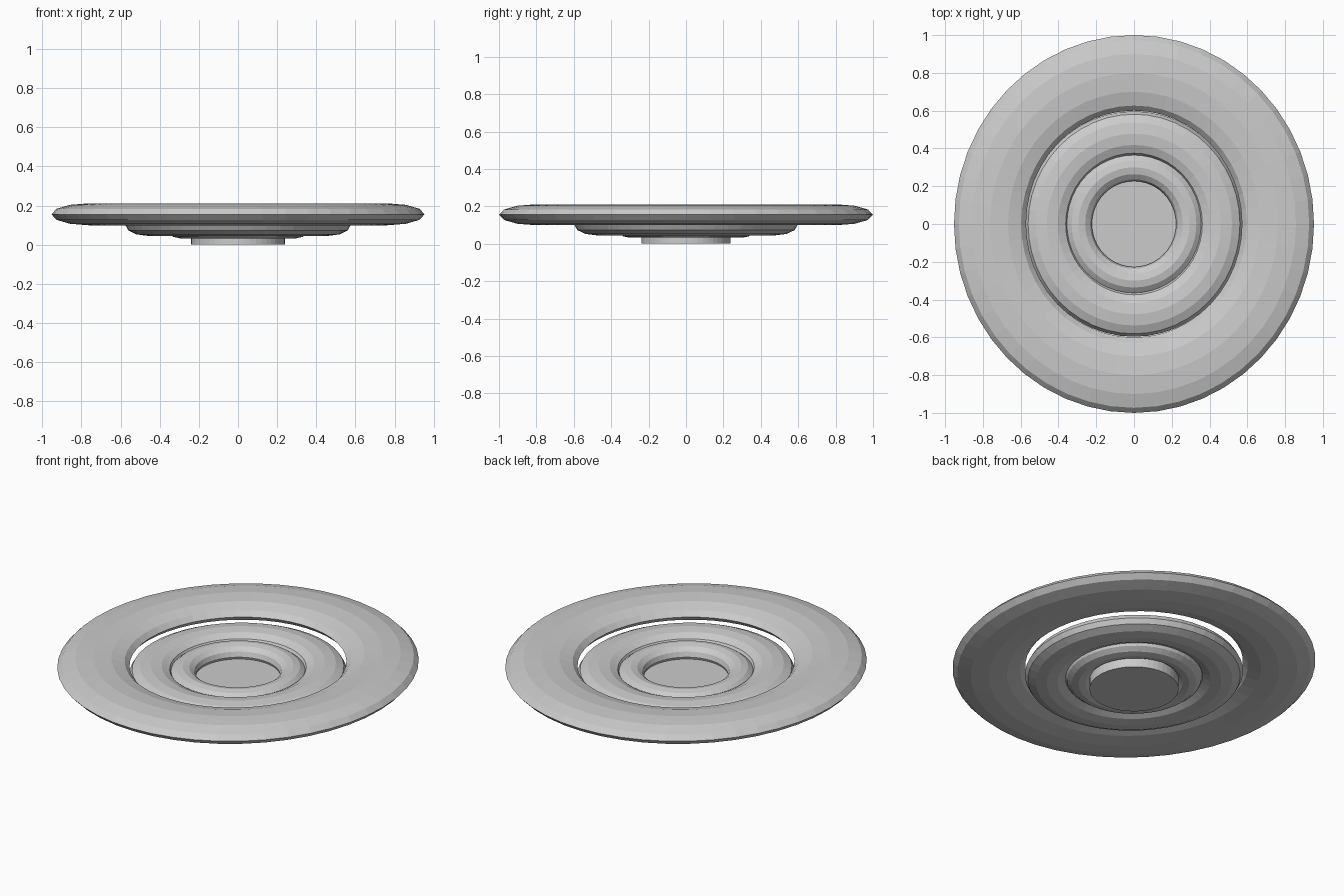
import bpy
import math

if "Cube" in bpy.data.objects:
    bpy.data.objects.remove(bpy.data.objects["Cube"])

grey = bpy.data.materials.new("plain_grey")
grey.diffuse_color = (0.6, 0.6, 0.6, 1)
grey.use_nodes = True
grey.node_tree.nodes["Principled BSDF"].inputs["Base Color"].default_value = grey.diffuse_color


# Flattened ring with an oval outline and faceted oval tube
def ring(name, outer_x, outer_y, tube, half_height, z):
    major = outer_y - tube
    bpy.ops.mesh.primitive_torus_add(major_radius=major, minor_radius=tube,
                                     major_segments=48, minor_segments=12,
                                     location=(0, 0, z))
    ob = bpy.context.object
    ob.name = name
    ob.scale = (outer_x / outer_y, 1, half_height / tube)
    ob.data.materials.append(grey)


# Three nested rings, each a little lower than the one outside it
ring("outer_ring", 0.953, 1.0, 0.2, 0.056, 0.155)
ring("middle_ring", 0.576, 0.597, 0.119, 0.056, 0.101)
ring("inner_ring", 0.366, 0.373, 0.073, 0.056, 0.088)

# Flat disc filling the centre
bpy.ops.mesh.primitive_cylinder_add(vertices=48, radius=0.239, depth=0.075,
                                    location=(0, 0, 0.0375))
disc = bpy.context.object
disc.name = "centre_disc"
disc.data.materials.append(grey)
